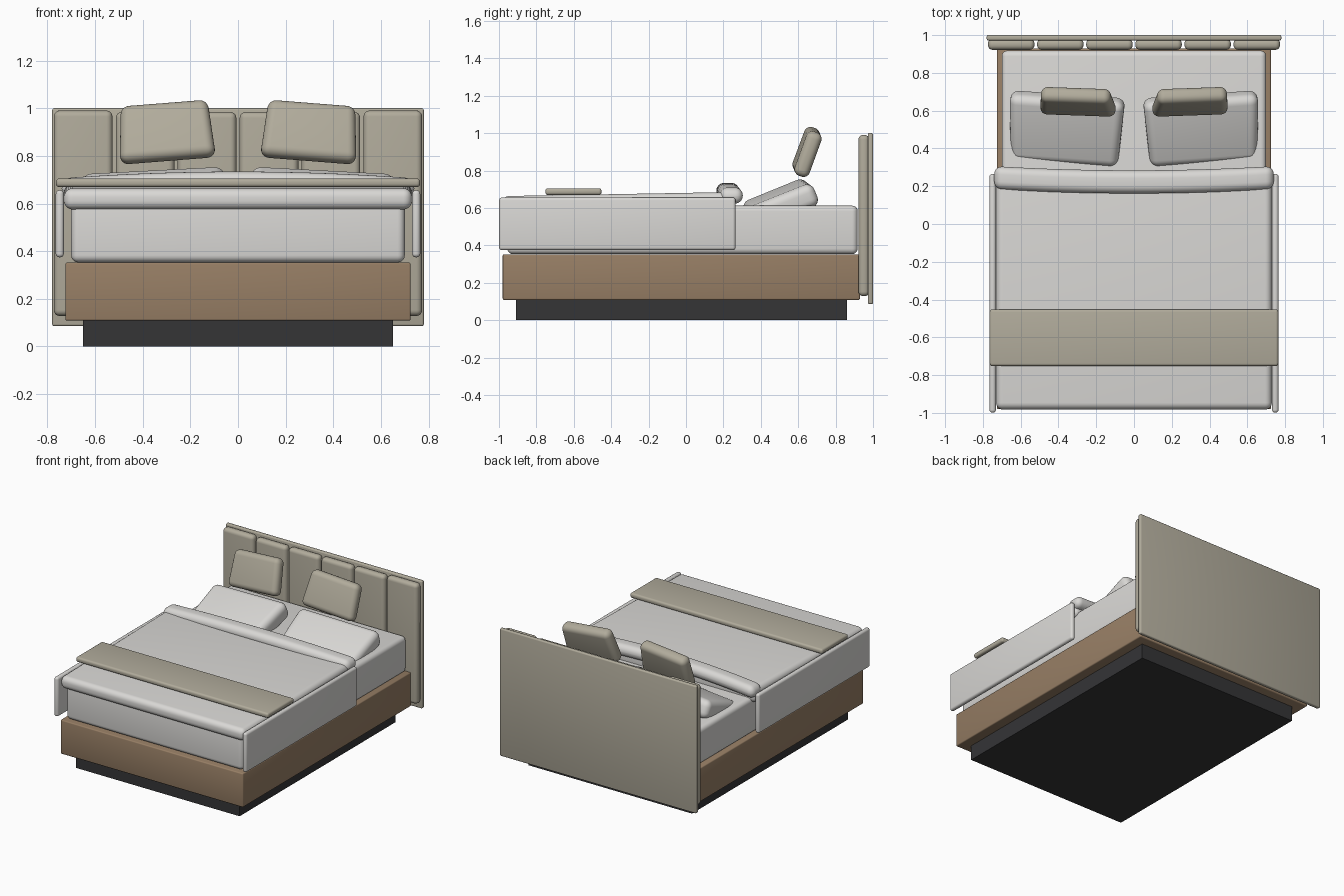
import bpy, bmesh, math
from mathutils import Vector, Euler, Matrix

if "Cube" in bpy.data.objects:
    bpy.data.objects.remove(bpy.data.objects["Cube"])


def material(name, rgb):
    m = bpy.data.materials.new(name)
    m.diffuse_color = (*rgb, 1)
    m.use_nodes = True
    m.node_tree.nodes["Principled BSDF"].inputs["Base Color"].default_value = m.diffuse_color
    return m


LINEN = material("white linen", (0.70, 0.69, 0.67))
BEIGE = material("beige fabric", (0.44, 0.41, 0.33))
WOOD = material("brown wood", (0.31, 0.21, 0.13))
DARK = material("dark plinth", (0.035, 0.035, 0.037))


def box(name, lo, hi, mat, bevel=0.0, segs=5, rot=(0, 0, 0), cuts=0, deform=None):
    """Rounded box between two corners, optionally sliced along x, deformed and turned (degrees)."""
    lo, hi = Vector(lo), Vector(hi)
    size, centre = hi - lo, (lo + hi) / 2
    bm = bmesh.new()
    bmesh.ops.create_cube(bm, size=1)
    bmesh.ops.scale(bm, vec=size, verts=bm.verts)
    if bevel:
        bmesh.ops.bevel(bm, geom=bm.edges[:], offset=bevel, segments=segs,
                        profile=0.5, affect='EDGES', clamp_overlap=True)
    for i in range(1, cuts + 1):
        x = -size.x / 2 + size.x * i / (cuts + 1)
        bmesh.ops.bisect_plane(bm, geom=bm.verts[:] + bm.edges[:] + bm.faces[:],
                               plane_co=(x, 0, 0), plane_no=(1, 0, 0))
    if deform:
        for v in bm.verts:
            v.co = deform(v.co, size)
    turn = Euler([math.radians(a) for a in rot]).to_matrix().to_4x4()
    bmesh.ops.transform(bm, matrix=Matrix.Translation(centre) @ turn, verts=bm.verts)
    bmesh.ops.recalc_face_normals(bm, faces=bm.faces)
    me = bpy.data.meshes.new(name)
    bm.to_mesh(me)
    bm.free()
    me.materials.append(mat)
    ob = bpy.data.objects.new(name, me)
    bpy.context.collection.objects.link(ob)
    bpy.ops.object.select_all(action='DESELECT')
    ob.select_set(True)
    bpy.context.view_layer.objects.active = ob
    bpy.ops.object.shade_smooth_by_angle(angle=math.radians(40))
    return ob


def around(c, s):
    """Corners of a box from its centre and size."""
    c, s = Vector(c), Vector(s) / 2
    return c - s, c + s


# base
box("plinth", (-0.65, -0.91, 0), (0.65, 0.86, 0.115), DARK)
box("bed_frame", (-0.725, -0.98, 0.108), (0.725, 0.93, 0.352), WOOD, 0.008, 3)

# mattress
box("mattress", (-0.70, -0.955, 0.353), (0.70, 0.918, 0.612), LINEN, 0.03)


# duvet: rises slightly towards the head
def rise(co, s):
    t = co.y / s.y + 0.5
    return Vector((co.x, co.y, co.z + (0.022 * t if co.z > 0 else 0)))


box("duvet", (-0.73, -0.982, 0.575), (0.73, 0.26, 0.663), LINEN, 0.036, 6, deform=rise)


# folded edge of the duvet: bowed roll
def bow(co, s):
    t = (2 * co.x / s.x) ** 2
    return Vector((co.x, co.y + 0.022 * t, co.z - 0.028 * t))


box("duvet_fold", (-0.74, 0.162, 0.648), (0.74, 0.284, 0.734), LINEN, 0.042, 6, cuts=15, deform=bow)

# throw across the foot
box("throw", (-0.764, -0.752, 0.669), (0.764, -0.452, 0.705), BEIGE, 0.014, 4)


# loose cushions narrow slightly upwards
def taper(co, s):
    return Vector((co.x * (1 - 0.10 * co.z / s.z), co.y, co.z))


def narrow_front(co, s):
    return Vector((co.x * (1 + 0.07 * co.y / s.y), co.y, co.z))


for side, label in ((-1, "left"), (1, "right")):
    # duvet side drop
    box(f"duvet_drop_{label}", *around((side * 0.748, -0.367, 0.515), (0.034, 1.264, 0.282)),
        LINEN, 0.0155, 4)
    # sleeping pillow
    box(f"pillow_{label}", *around((side * 0.36, 0.505, 0.623), (0.59, 0.37, 0.13)),
        LINEN, 0.045, 6, (22, side * 3, side * 4), deform=narrow_front)
    # upright cushion
    box(f"cushion_{label}", *around((side * 0.302, 0.647, 0.90), (0.385, 0.085, 0.25)),
        BEIGE, 0.036, 6, (-20, side * 4.5, side * 2), deform=taper)

# headboard with six padded panels
box("headboard_back", (-0.78, 0.972, 0.086), (0.78, 1.0, 1.0), BEIGE, 0.008, 3)
for i in range(6):
    x = (i - 2.5) * 0.26
    top = 0.99 - (0.006 if 0 < i < 5 else 0)
    box(f"headboard_panel_{i + 1}", (x - 0.123, 0.922, 0.128), (x + 0.123, 0.98, top),
        BEIGE, 0.025, 5)
